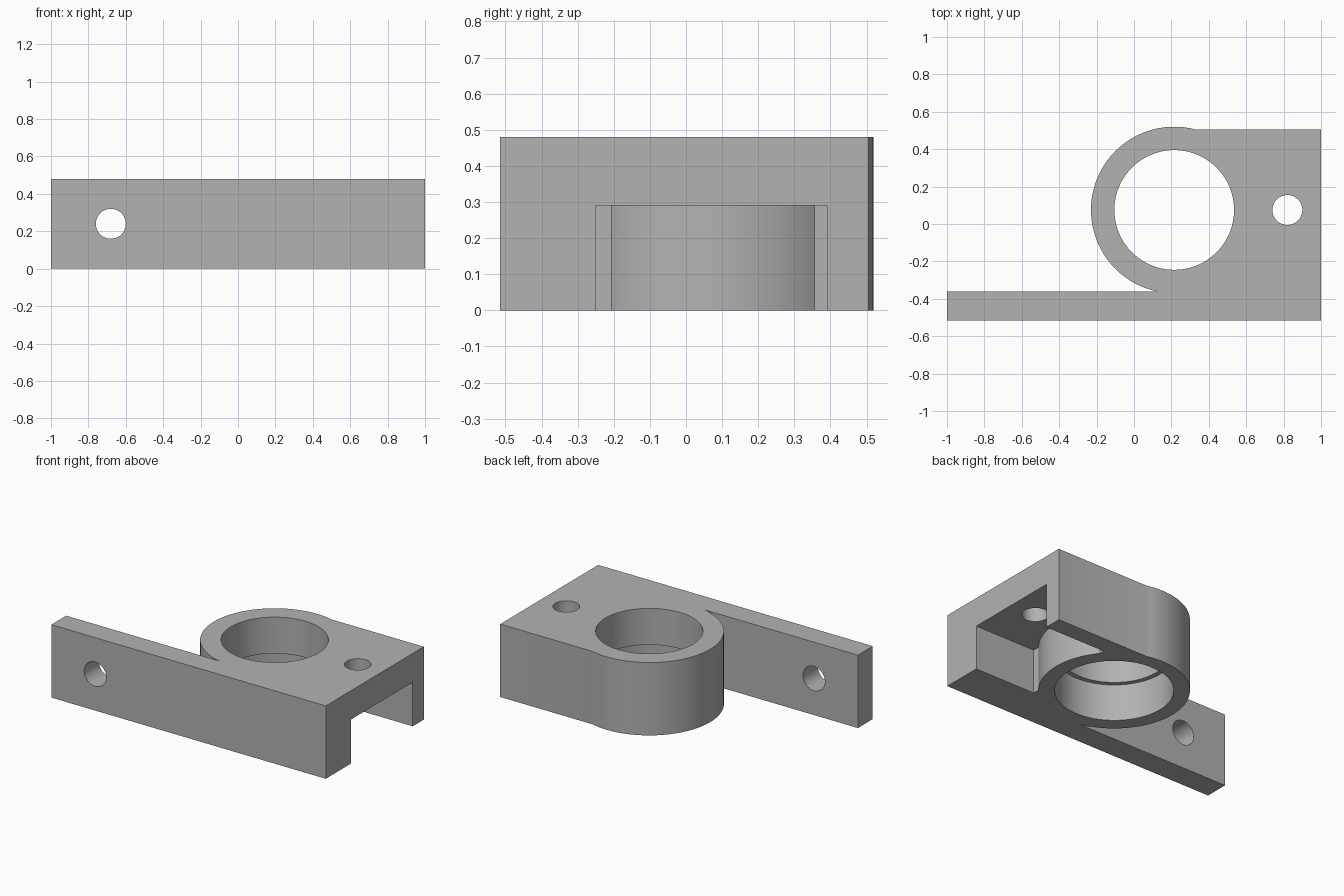
import bpy, bmesh
from math import sin, cos, asin, acos, pi, radians
from mathutils import Matrix

cube = bpy.data.objects.get("Cube")
if cube:
    bpy.data.objects.remove(cube, do_unlink=True)

HEIGHT = 0.48
FRONT, PLATE_BACK, BACK = -0.515, -0.36, 0.505
CX, CY = 0.215, 0.075              # centre of the ring
R_OUT, R_TOP, R_LOW = 0.445, 0.32, 0.35
LEDGE = 0.24
POCKET_X, POCKET_TOP = 0.56, 0.29
HOLE_R = 0.08

grey = bpy.data.materials.new("plain grey")
grey.use_nodes = True
colour = (0.448, 0.448, 0.448, 1)
grey.diffuse_color = colour
grey.node_tree.nodes["Principled BSDF"].inputs["Base Color"].default_value = colour


def ring_arc(start, end, steps):
    """Points along the ring's outer circle."""
    angles = [start + (end - start) * i / steps for i in range(steps + 1)]
    return [(CX + R_OUT * cos(a), CY + R_OUT * sin(a)) for a in angles]


def make_object(name, bm):
    bmesh.ops.recalc_face_normals(bm, faces=bm.faces)
    mesh = bpy.data.meshes.new(name)
    bm.to_mesh(mesh)
    bm.free()
    mesh.materials.append(grey)
    obj = bpy.data.objects.new(name, mesh)
    bpy.context.collection.objects.link(obj)
    return obj


def extrude(name, outline, z0, z1):
    bm = bmesh.new()
    face = bm.faces.new([bm.verts.new((x, y, z0)) for x, y in outline])
    result = bmesh.ops.extrude_face_region(bm, geom=[face])
    top = [v for v in result["geom"] if isinstance(v, bmesh.types.BMVert)]
    bmesh.ops.translate(bm, verts=top, vec=(0, 0, z1 - z0))
    return make_object(name, bm)


def cylinder(name, radius, depth, centre, tilt=0, segments=96):
    bm = bmesh.new()
    matrix = Matrix.Translation(centre) @ Matrix.Rotation(tilt, 4, "X")
    bmesh.ops.create_cone(bm, cap_ends=True, segments=segments, radius1=radius,
                          radius2=radius, depth=depth, matrix=matrix)
    return make_object(name, bm)


# Bracket body: thin front plate, ring collar and block in one outline
start = asin((BACK - CY) / R_OUT)
end = pi + asin((CY - PLATE_BACK) / R_OUT)
outline = [(-1, FRONT), (1, FRONT), (1, BACK)]
outline += ring_arc(start, end, 64)
outline += [(-1, PLATE_BACK)]
body = extrude("bracket_body", outline, 0, HEIGHT)

# Pocket under the block, open at the end and wrapped around the collar
spread = acos((POCKET_X - CX) / R_OUT)
pocket = [(1.1, -0.25), (1.1, 0.39), (POCKET_X, 0.39)]
pocket += ring_arc(spread, -spread, 28) + [(POCKET_X, -0.25)]

cutters = [
    extrude("pocket_cutter", pocket, -0.1, POCKET_TOP),
    cylinder("bore_cutter", R_TOP, 2, (CX, CY, 0)),
    cylinder("lower_bore_cutter", R_LOW, 2 * LEDGE, (CX, CY, 0)),
    cylinder("block_hole_cutter", HOLE_R, 2, (0.82, CY, 0), segments=48),
    cylinder("plate_hole_cutter", HOLE_R, 0.4, (-0.68, -0.44, 0.24), pi / 2, 48),
]

# Cut the openings, then drop the cutters
bpy.context.view_layer.objects.active = body
for cutter in cutters:
    cutter.hide_render = True
    mod = body.modifiers.new(cutter.name, "BOOLEAN")
    mod.operation = "DIFFERENCE"
    mod.solver = "EXACT"
    mod.object = cutter
    bpy.ops.object.modifier_apply(modifier=mod.name)
    bpy.data.objects.remove(cutter, do_unlink=True)

bpy.ops.object.select_all(action="DESELECT")
body.select_set(True)
bpy.ops.object.shade_smooth_by_angle(angle=radians(15))
